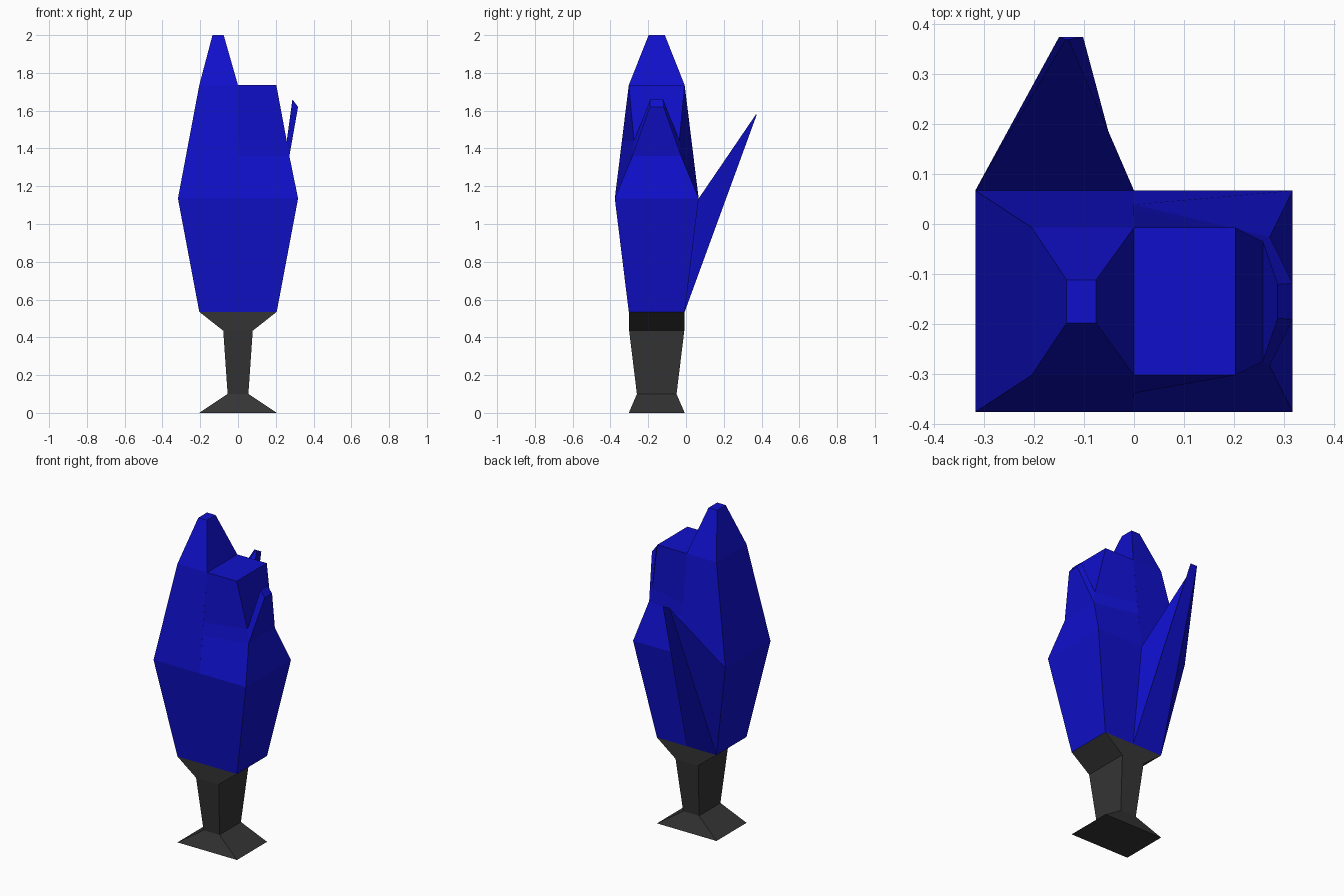
import bpy

if "Cube" in bpy.data.objects:
    bpy.data.objects.remove(bpy.data.objects["Cube"])


def material(name, color):
    m = bpy.data.materials.new(name)
    m.diffuse_color = color
    m.use_nodes = True
    m.node_tree.nodes["Principled BSDF"].inputs["Base Color"].default_value = m.diffuse_color
    return m


blue = material("blue", (0.005, 0.005, 0.6, 1))
dark = material("dark_grey", (0.035, 0.035, 0.035, 1))
YC = -0.155  # depth centre of the body


def ring(z, x0, x1, d0, d1=None):
    """Four-corner ring; d0 and d1 are half depths at the x0 and x1 ends."""
    d1 = d0 if d1 is None else d1
    return [(x0, YC - d0, z), (x1, YC - d1, z), (x1, YC + d1, z), (x0, YC + d0, z)]


def loft(name, rings, mat, skip=(), bottom=False):
    """Join rings with flat quads. Sides: 0 front, 1 right, 2 back, 3 left."""
    verts = [p for r in rings for p in r]
    faces = []
    for i in range(len(rings) - 1):
        for s in range(4):
            if (i, s) not in skip:
                a, b = 4 * i + s, 4 * i + (s + 1) % 4
                faces.append((a, b, b + 4, a + 4))
    n = len(verts)
    faces.append((n - 4, n - 3, n - 2, n - 1))
    if bottom:
        faces.append((3, 2, 1, 0))
    me = bpy.data.meshes.new(name)
    me.from_pydata(verts, [], faces)
    me.materials.append(mat)
    ob = bpy.data.objects.new(name, me)
    bpy.context.collection.objects.link(ob)
    return ob


# Pedestal with flared foot and collar
loft("pedestal", [
    ring(0, -0.205, 0.205, 0.148),
    ring(0.1, -0.055, 0.055, 0.105),
    ring(0.435, -0.078, 0.078, 0.146),
    ring(0.535, -0.205, 0.205, 0.148),
], dark, bottom=True)

# Left half of the body, rising to the peak
loft("body_left", [
    ring(0.535, -0.205, 0, 0.148),
    ring(1.135, -0.318, 0, 0.222),
    ring(1.735, -0.205, 0, 0.148),
    ring(2.0, -0.135, -0.076, 0.043),
], blue, skip={(0, 1), (1, 1), (0, 2)})

# Right half of the body, flat-topped with pinched corners
low = ring(1.36, 0, 0.272, 0.194, 0.129)
high = ring(1.44, 0, 0.258, 0.184, 0.12)
loft("body_right", [
    ring(0.535, 0, 0.205, 0.148),
    ring(1.135, 0, 0.318, 0.222),
    low,
    high,
    ring(1.735, 0, 0.203, 0.148),
], blue, skip={(i, 3) for i in range(4)} | {(2, 1)})

# Small leaf on the right side
loft("side_leaf", [
    [low[1], low[2], high[2], high[1]],
    [(0.318, YC - 0.036, 1.62), (0.318, YC + 0.036, 1.62),
     (0.288, YC + 0.034, 1.66), (0.288, YC - 0.034, 1.66)],
], blue)

# Long leaf growing from the back
loft("back_leaf", [
    [(0, -0.007, 0.535), (-0.205, -0.007, 0.535),
     (-0.318, 0.067, 1.135), (0, 0.067, 1.135)],
    [(-0.102, 0.375, 1.58), (-0.15, 0.375, 1.58),
     (-0.137, 0.37, 1.58), (-0.131, 0.37, 1.58)],
], blue)
